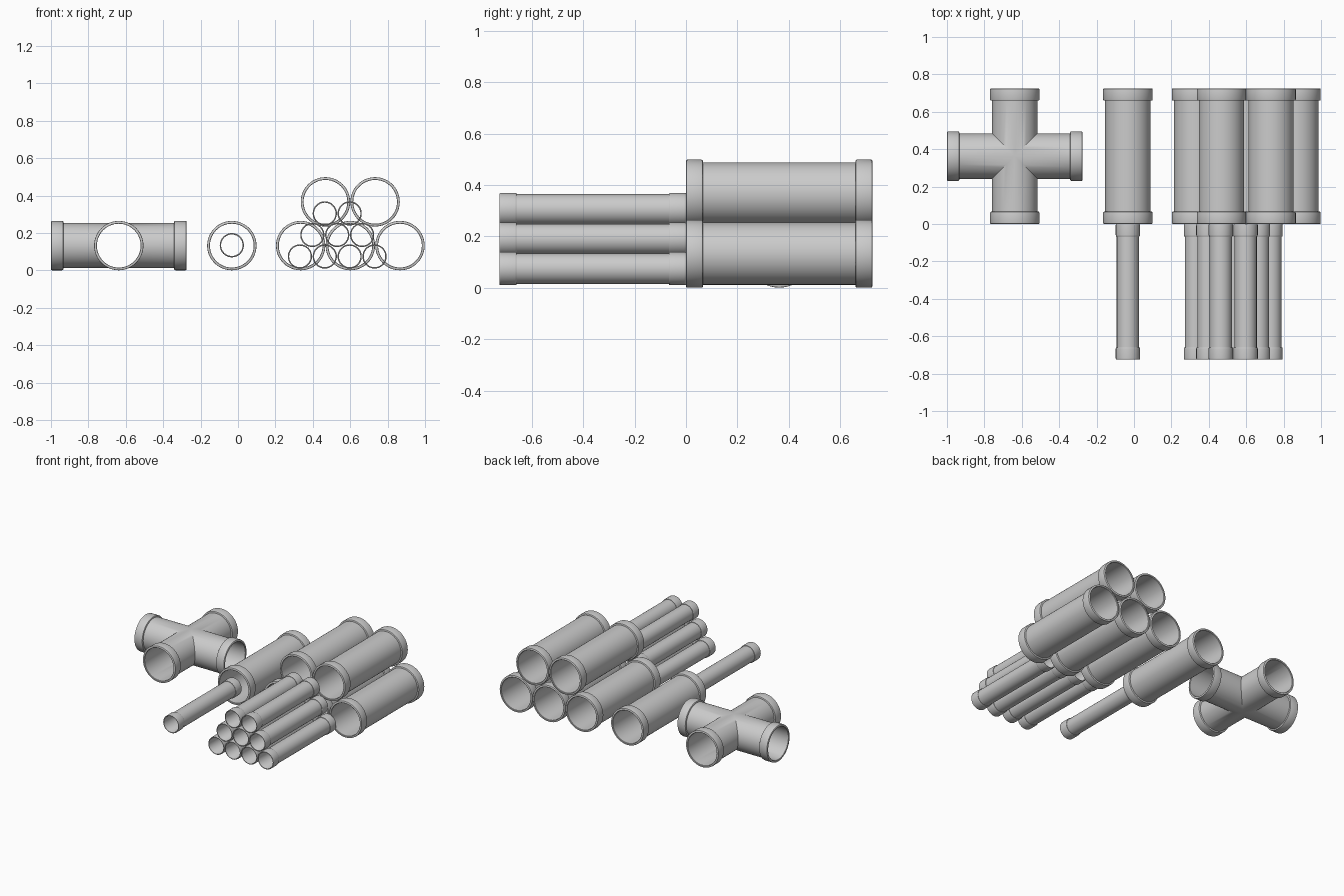
import bpy, bmesh
from math import pi, cos, sin
from mathutils import Matrix

if "Cube" in bpy.data.objects:
    bpy.data.objects.remove(bpy.data.objects["Cube"])

SEG = 48
LENGTH = 0.725
COLLAR = 0.066


def collar(s, end):
    """Half profile (radius, distance) of the collared end, from bore to body."""
    b = 0.007
    start = end - COLLAR
    return [(0.117 * s, end - 0.002), (0.119 * s, end), (0.1275 * s, end),
            (0.131 * s, end - 0.002), (0.132 * s, end - b),
            (0.132 * s, start + b), (0.1305 * s, start + 0.002),
            (0.1275 * s, start), (0.121 * s, start)]


def lathe(bm, rows, closed, rot=Matrix()):
    """Turn a list of (radius, distance) around y; distance None means a mitred edge."""
    rings = []
    for r, t in rows:
        ring = []
        for i in range(SEG):
            a = 2 * pi * i / SEG
            y = abs(r * cos(a)) if t is None else t
            ring.append(bm.verts.new(rot @ Matrix.Translation((r * cos(a), y, r * sin(a))).translation))
        rings.append(ring)
    pairs = list(zip(rings, rings[1:]))
    if closed:
        pairs.append((rings[-1], rings[0]))
    for p, q in pairs:
        for i in range(SEG):
            j = (i + 1) % SEG
            bm.faces.new((p[i], p[j], q[j], q[i]))


def finish(bm, name, loc):
    bmesh.ops.remove_doubles(bm, verts=bm.verts, dist=1e-5)
    bmesh.ops.recalc_face_normals(bm, faces=bm.faces)
    mesh = bpy.data.meshes.new(name)
    bm.to_mesh(mesh)
    bm.free()
    obj = bpy.data.objects.new(name, mesh)
    bpy.context.collection.objects.link(obj)
    obj.location = loc
    bpy.ops.object.select_all(action='DESELECT')
    obj.select_set(True)
    bpy.context.view_layer.objects.active = obj
    bpy.ops.object.shade_smooth_by_angle(angle=pi / 5)
    return obj


def pipe(name, x, y, z, s):
    """Straight open pipe along y with a collar at both ends."""
    far = collar(s, LENGTH / 2)
    near = [(r, -t) for r, t in reversed(far)]
    bm = bmesh.new()
    lathe(bm, far + near, True)
    finish(bm, name, (x, y, z))


# Four-way cross fitting, made of four mitred arms
bm = bmesh.new()
arm = [(0.117, None)] + collar(1, LENGTH / 2) + [(0.121, None)]
for k in range(4):
    lathe(bm, arm, False, Matrix.Rotation(k * pi / 2, 4, 'Z'))
finish(bm, "cross_fitting", (-1 + LENGTH / 2, LENGTH / 2, 0.133))

# Single wide and narrow pipes
pipe("wide_pipe_single", -0.033, LENGTH / 2, 0.133, 1)
pipe("narrow_pipe_single", -0.033, -LENGTH / 2, 0.135, 0.49)

# Stack of wide pipes: 3 + 2
for row in range(2):
    for i in range(3 - row):
        pipe(f"wide_pipe_{row}_{i}", 0.335 + 0.1325 * row + 0.2655 * i,
             LENGTH / 2, 0.133 + 0.234 * row, 1)

# Stack of narrow pipes: 4 + 3 + 2
for row in range(3):
    for i in range(4 - row):
        pipe(f"narrow_pipe_{row}_{i}", 0.331 + 0.0665 * row + 0.133 * i,
             -LENGTH / 2, 0.075 + 0.115 * row, 0.49)
